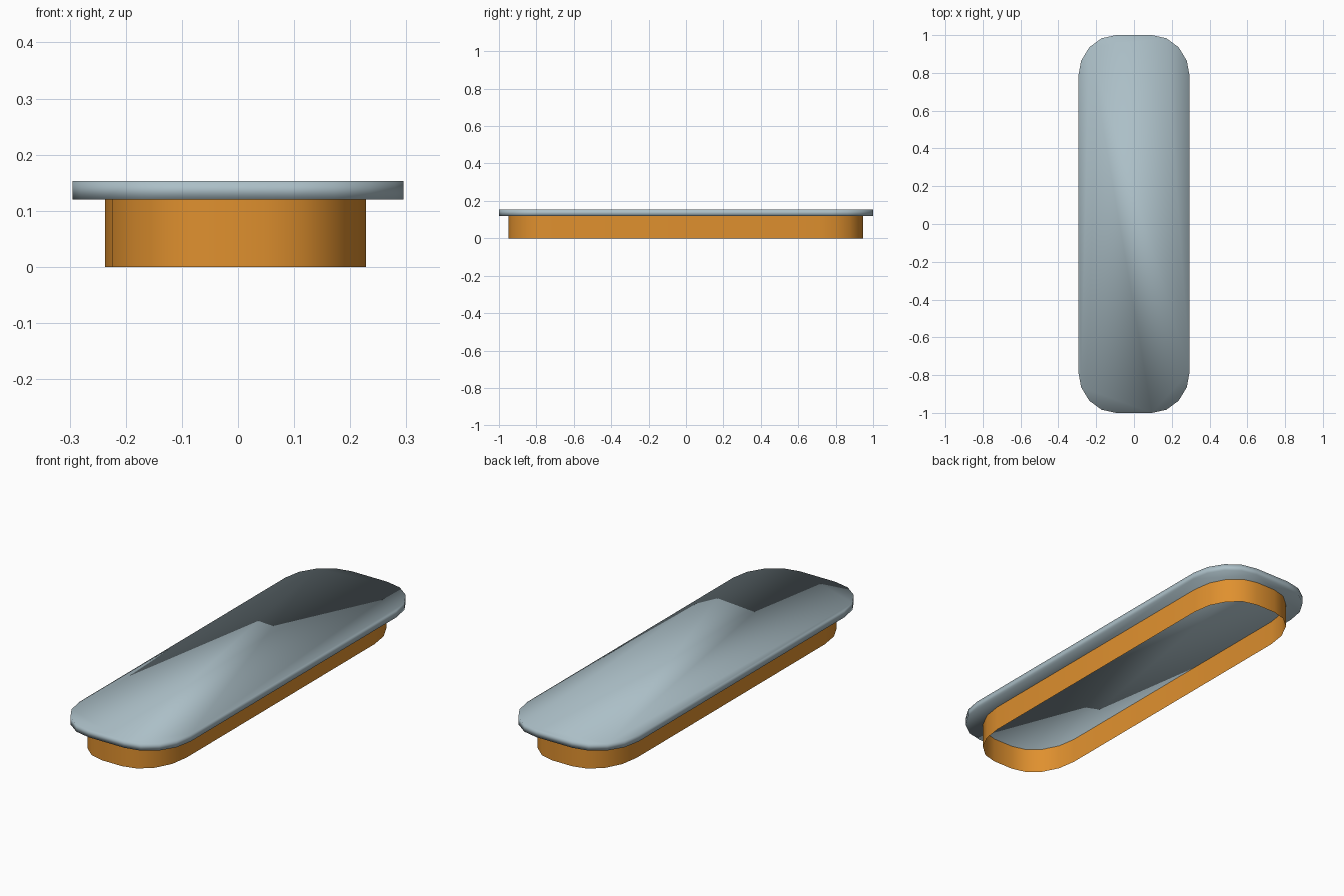
import bpy, bmesh, math

if "Cube" in bpy.data.objects:
    bpy.data.objects.remove(bpy.data.objects["Cube"])


def material(name, rgb):
    m = bpy.data.materials.new(name)
    m.diffuse_color = (*rgb, 1.0)
    m.use_nodes = True
    m.node_tree.nodes["Principled BSDF"].inputs["Base Color"].default_value = m.diffuse_color
    return m


def outline(hx, hy, rx, ry, cx=0.0, cy=0.0, steps=4):
    """Rounded rectangle with elliptical corners, counter-clockwise."""
    pts = []
    for i, (sx, sy) in enumerate([(1, 1), (-1, 1), (-1, -1), (1, -1)]):
        for k in range(steps + 1):
            a = math.pi / 2 * (i + k / steps)
            pts.append((cx + sx * (hx - rx) + rx * math.cos(a),
                        cy + sy * (hy - ry) + ry * math.sin(a)))
    return pts


def build(name, pts, z0, z1, mat, capped):
    bm = bmesh.new()
    low = [bm.verts.new((x, y, z0)) for x, y in pts]
    high = [bm.verts.new((x, y, z1)) for x, y in pts]
    n = len(pts)
    for i in range(n):
        j = (i + 1) % n
        bm.faces.new((low[i], low[j], high[j], high[i]))
    if capped:
        bm.faces.new(high)
        bm.faces.new(low[::-1])
    for f in bm.faces:
        f.smooth = True
    me = bpy.data.meshes.new(name)
    bm.to_mesh(me)
    bm.free()
    me.materials.append(mat)
    ob = bpy.data.objects.new(name, me)
    bpy.context.collection.objects.link(ob)
    return ob


grey = material("pale_blue_grey", (0.41, 0.52, 0.57))
orange = material("orange", (0.74, 0.28, 0.028))

# Overhanging top slab, smooth across its edges
build("top_slab", outline(0.295, 1.0, 0.2, 0.22), 0.12, 0.153, grey, True)
# Thin skirt under the slab, open at the bottom and slightly off centre
build("base_skirt", outline(0.2325, 0.9475, 0.18, 0.235, -0.0045, -0.0025),
      0.0, 0.12, orange, False)
